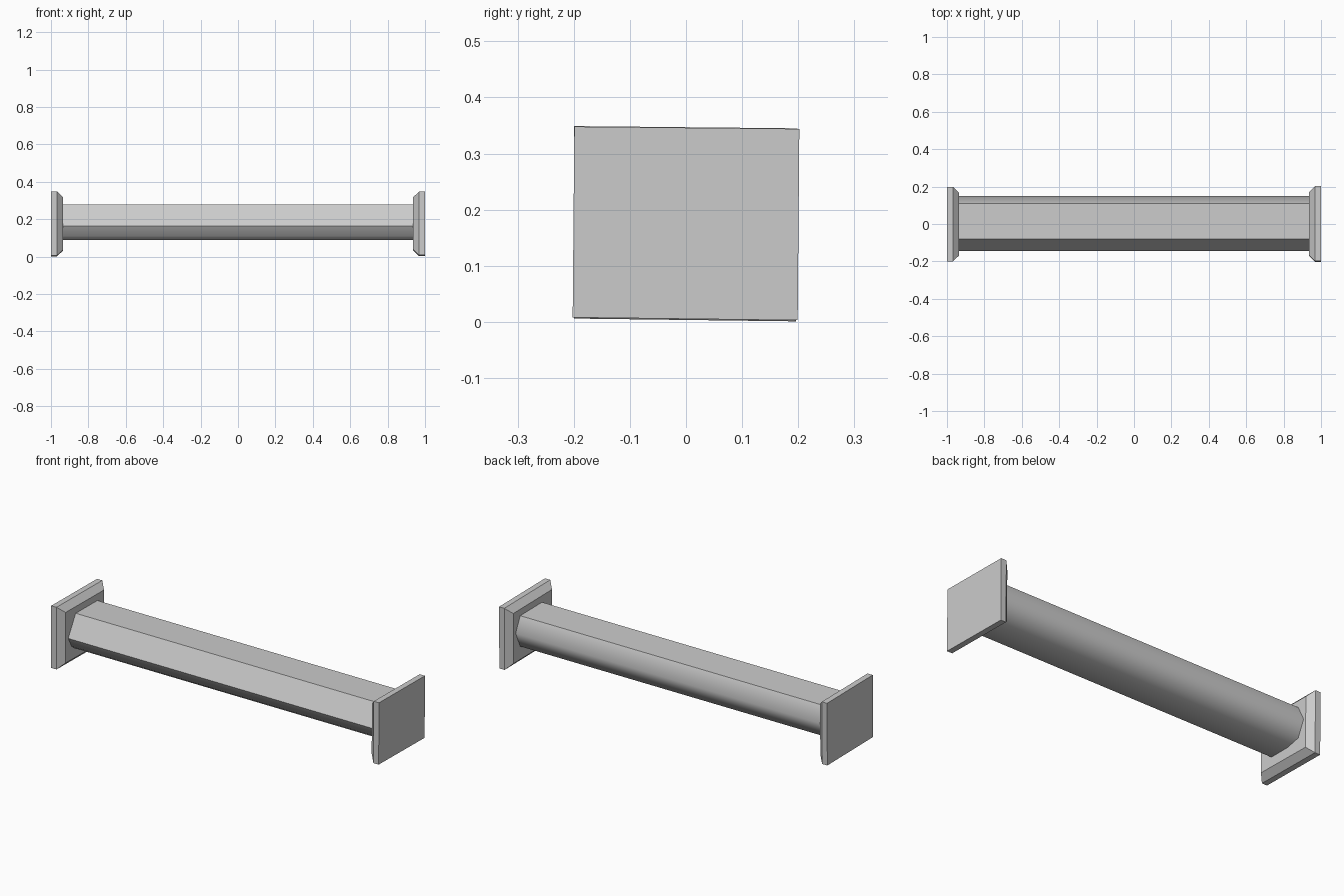
import bpy, bmesh, math

if "Cube" in bpy.data.objects:
    bpy.data.objects.remove(bpy.data.objects["Cube"])


def loft(name, rings):
    """Closed solid through matching (x, [(y, z), ...]) rings."""
    bm = bmesh.new()
    loops = [[bm.verts.new((x, y, z)) for y, z in pts] for x, pts in rings]
    for a, b in zip(loops, loops[1:]):
        n = len(a)
        for i in range(n):
            j = (i + 1) % n
            bm.faces.new((a[i], a[j], b[j], b[i]))
    bm.faces.new(loops[0])
    bm.faces.new(loops[-1])
    bmesh.ops.recalc_face_normals(bm, faces=bm.faces)
    mesh = bpy.data.meshes.new(name)
    bm.to_mesh(mesh)
    bm.free()
    ob = bpy.data.objects.new(name, mesh)
    bpy.context.collection.objects.link(ob)
    return ob


def inset(pts, d):
    return [(y - math.copysign(d, y), z - math.copysign(d, z - 0.17)) for y, z in pts]


# Beam: many-sided bar with a flat top
profile = [(-0.08, 0.279), (0.11, 0.277), (0.15, 0.195), (0.11, 0.108),
           (0.03, 0.09), (-0.09, 0.09), (-0.115, 0.11), (-0.145, 0.165)]
beam = loft("beam", [(-0.95, profile), (0.95, profile)])

# End plates: slightly skewed squares with a chamfer towards the beam
corners = {
    "left_end_plate": (-1, [(-0.2, 0.349), (0.199, 0.345), (0.196, 0.001), (-0.2, 0.006)]),
    "right_end_plate": (1, [(-0.199, 0.348), (0.202, 0.344), (0.199, 0.003), (-0.202, 0.008)]),
}
for name, (side, pts) in corners.items():
    loft(name, [(side, pts), (side * 0.968, pts), (side * 0.935, inset(pts, 0.032))])

# Soften the beam's shallow edges
bpy.ops.object.select_all(action='DESELECT')
beam.select_set(True)
bpy.context.view_layer.objects.active = beam
bpy.ops.object.shade_smooth_by_angle(angle=math.radians(54))
